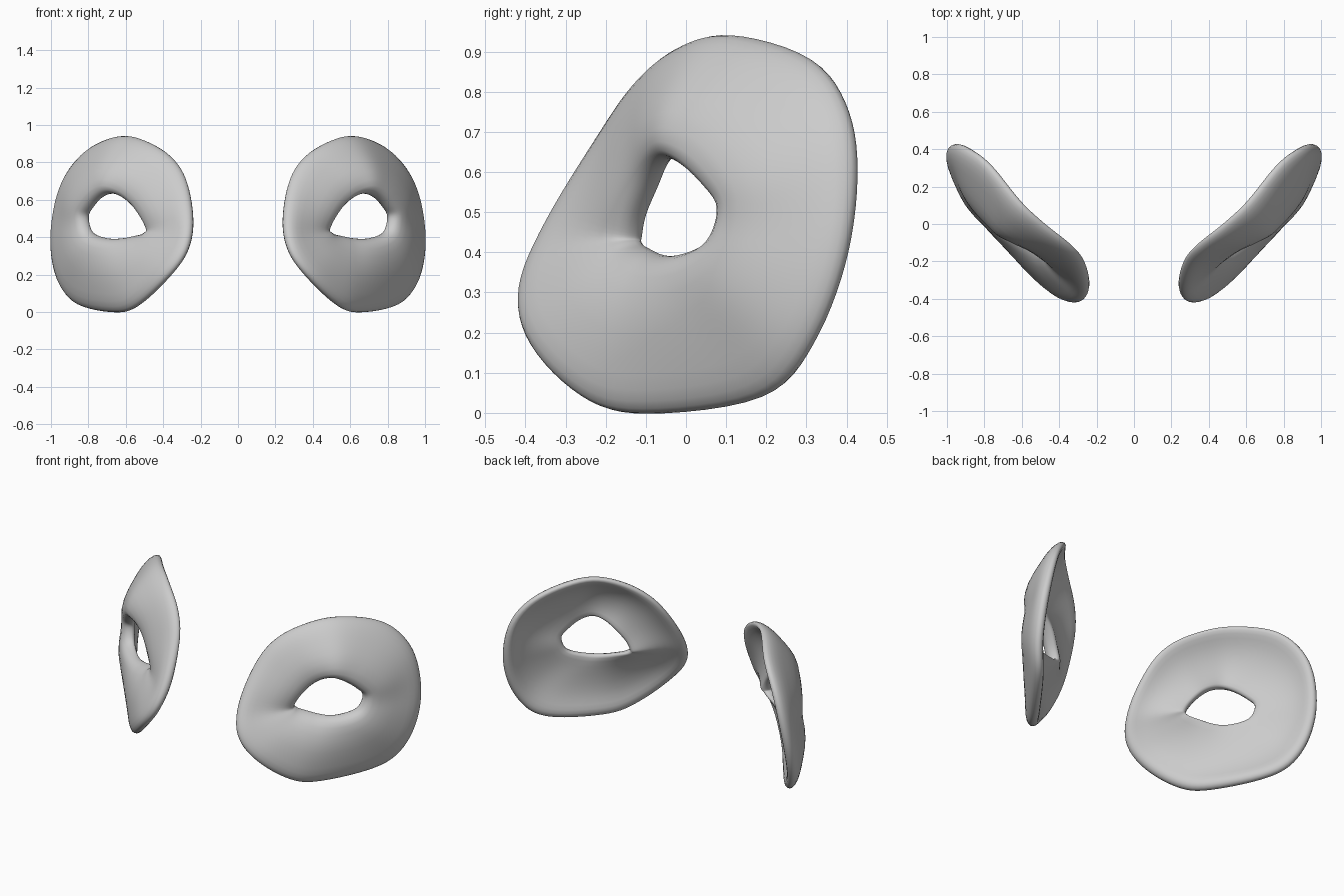
import bpy
import bmesh
import math
from mathutils import Vector

cube = bpy.data.objects.get("Cube")
if cube:
    bpy.data.objects.remove(cube, do_unlink=True)

grey = bpy.data.materials.new("light_grey")
grey.use_nodes = True
colour = (0.6, 0.6, 0.6, 1)
grey.diffuse_color = colour
grey.node_tree.nodes["Principled BSDF"].inputs["Base Color"].default_value = colour

# Outer edge of the lids, from the inner corner up and over
EDGE = [(.25, -.34, .48), (.28, -.21, .69), (.355, -.12, .82), (.48, -.02, .905),
        (.62, .11, .94), (.78, .31, .88), (.9, .4, .75), (.965, .42, .58),
        (.99, .39, .37), (.955, .31, .17), (.85, .19, .04), (.64, -.1, 0),
        (.53, -.25, .04), (.39, -.38, .17), (.285, -.41, .31)]
# Matching rim of the eye opening
RIM = [(.47, -.11, .44), (.49, -.1, .49), (.54, -.07, .56), (.6, -.05, .61),
       (.67, -.03, .63), (.73, .01, .605), (.775, .06, .555), (.8, .09, .51),
       (.785, .07, .44), (.74, .03, .41), (.67, -.03, .395), (.6, -.06, .4),
       (.55, -.08, .41), (.5, -.1, .42), (.48, -.11, .43)]
# Section from opening to edge and back: share of the way, thickness offset
SECTION = [(0, 0), (.03, .035), (.12, .055), (.4, .05), (.65, .04), (.88, .04),
           (.99, .025), (1.02, 0), (.98, -.03), (.88, -.04), (.75, -.025),
           (.5, -.025), (.2, -.03), (.04, -.025)]
OUT = Vector((.77, -.635, 0))
STEPS = 3


def smooth_loop(points):
    """Closed Catmull-Rom curve through the points."""
    pts = [Vector(p) for p in points]
    n = len(pts)
    result = []
    for i in range(n):
        a, b, c, d = (pts[(i + k) % n] for k in (-1, 0, 1, 2))
        for s in range(STEPS):
            t = s / STEPS
            result.append(b + (c - a) * t / 2
                          + (a - b * 2.5 + c * 2 - d / 2) * t ** 2
                          + (b * 1.5 - a / 2 - c * 1.5 + d / 2) * t ** 3)
    return result


def eyelids(name, side):
    bm = bmesh.new()
    rings = []
    for edge, rim in zip(smooth_loop(EDGE), smooth_loop(RIM)):
        span = edge - rim
        way = span.normalized()
        # The upper lid swells most, the inner corner least
        swell = .01 + .025 * max(way.x, 0) + (.055 if way.z > 0 else .035) * abs(way.z)
        ring = []
        for t, offset in SECTION:
            lift = swell * math.sin(math.pi * min(t, 1) ** .75)
            p = rim + span * t + OUT * (offset + lift)
            ring.append(bm.verts.new((p.x * side, p.y, p.z)))
        rings.append(ring)
    n, m = len(rings), len(SECTION)
    for i in range(n):
        a, b = rings[i], rings[(i + 1) % n]
        for j in range(m):
            k = (j + 1) % m
            bm.faces.new((a[j], a[k], b[k], b[j]))
    bmesh.ops.recalc_face_normals(bm, faces=bm.faces)
    for face in bm.faces:
        face.smooth = True
    mesh = bpy.data.meshes.new(name)
    bm.to_mesh(mesh)
    bm.free()
    mesh.materials.append(grey)
    obj = bpy.data.objects.new(name, mesh)
    bpy.context.collection.objects.link(obj)
    soft = obj.modifiers.new("soften", 'SUBSURF')
    soft.levels = soft.render_levels = 1


eyelids("left_eyelids", 1)
eyelids("right_eyelids", -1)
